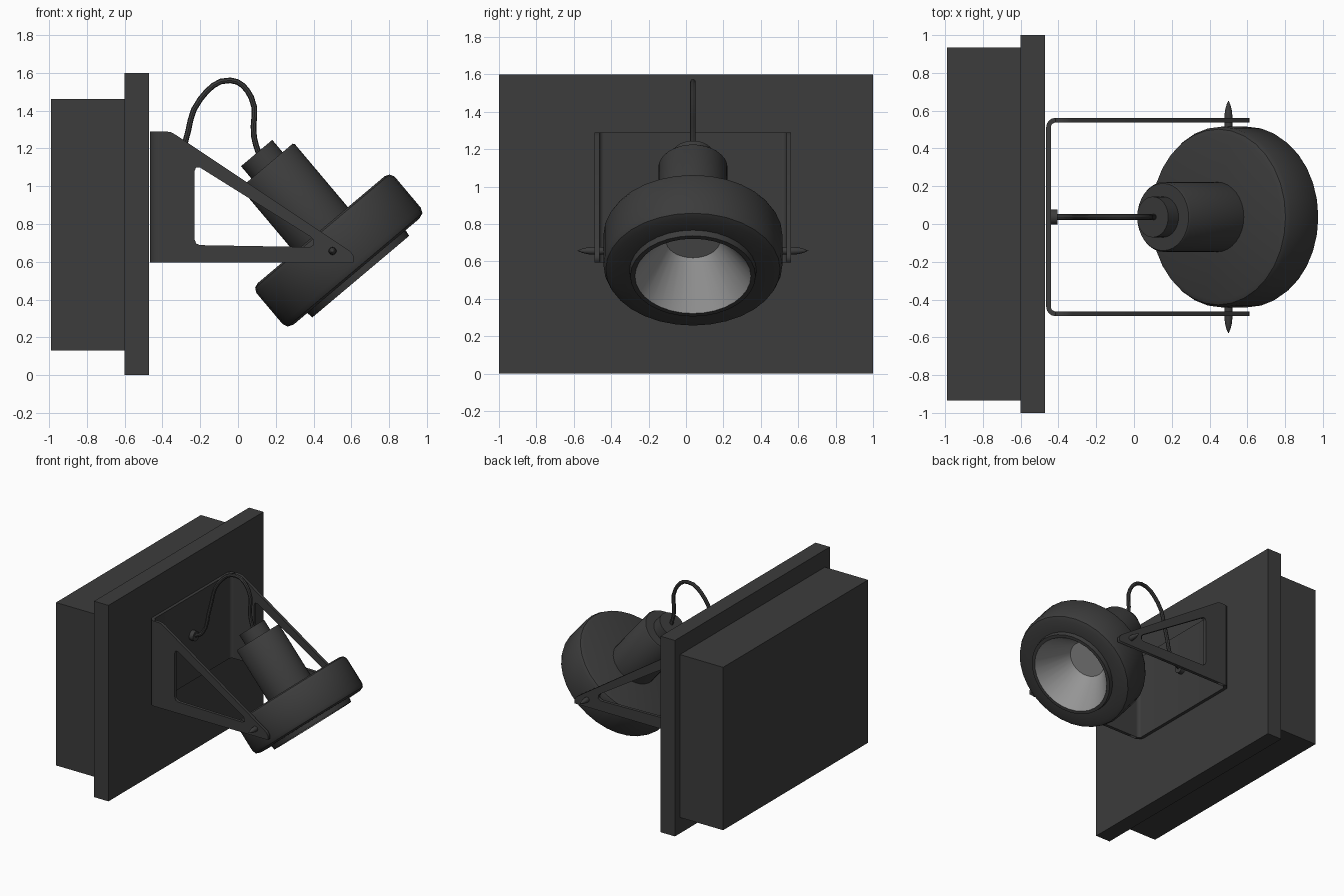
import bpy, bmesh, math
from mathutils import Vector

old = bpy.data.objects.get("Cube")
if old:
    bpy.data.objects.remove(old, do_unlink=True)


def material(name, v):
    m = bpy.data.materials.new(name)
    m.use_nodes = True
    m.diffuse_color = (v, v, v, 1)
    bsdf = m.node_tree.nodes["Principled BSDF"]
    bsdf.inputs["Base Color"].default_value = (v, v, v, 1)
    bsdf.inputs["Roughness"].default_value = 0.6
    return m


DARK = material("charcoal", 0.045)
LIGHT = material("reflector grey", 0.3)
CY = 0.037      # centre line of the lamp
TILT = -0.70    # lean of the lamp axis
PIVOT = (0.44, CY, 0.77)


def select(ob):
    bpy.ops.object.select_all(action='DESELECT')
    ob.select_set(True)
    bpy.context.view_layer.objects.active = ob


def smooth(ob):
    select(ob)
    bpy.ops.object.shade_smooth_by_angle(angle=math.radians(35))


def add_mesh(name, bm, mat=DARK):
    bmesh.ops.recalc_face_normals(bm, faces=bm.faces)
    me = bpy.data.meshes.new(name)
    bm.to_mesh(me)
    bm.free()
    ob = bpy.data.objects.new(name, me)
    bpy.context.collection.objects.link(ob)
    me.materials.append(mat)
    return ob


def box(name, lo, hi):
    bm = bmesh.new()
    bmesh.ops.create_cube(bm, size=1)
    lo, hi = Vector(lo), Vector(hi)
    for v in bm.verts:
        v.co = (lo + hi) / 2 + v.co * (hi - lo)
    return add_mesh(name, bm)


def lathe(name, profile, loc, rot, steps=32):
    """Spin a (radius, height) profile around local z."""
    bm = bmesh.new()
    vs = [bm.verts.new((r, 0, h)) for r, h in profile]
    es = [bm.edges.new(pair) for pair in zip(vs, vs[1:])]
    bmesh.ops.spin(bm, geom=vs + es, cent=(0, 0, 0), axis=(0, 0, 1),
                   angle=math.tau, steps=steps)
    bmesh.ops.remove_doubles(bm, verts=bm.verts, dist=0.0001)
    ob = add_mesh(name, bm)
    ob.location, ob.rotation_euler = loc, rot
    smooth(ob)
    return ob


def to_mesh(ob):
    select(ob)
    bpy.ops.object.convert(target='MESH')
    return bpy.context.object


# Wall box and mounting plate
box("wall_box", (-0.99, -0.935, 0.13), (-0.6, 0.935, 1.46))
box("mounting_plate", (-0.6, -1, 0), (-0.47, 1, 1.6))

# Bracket back: strip with rounded corners
HALF, THICK, BEND, X0, X1 = 0.525, 0.025, 0.05, -0.465, -0.41
outer, inner = [], []
for side in (-1, 1):
    arc = [math.radians(a) for a in (90, 112, 135, 157, 180)]
    for a in (arc if side < 0 else reversed(arc)):
        for path, r in ((outer, BEND), (inner, BEND - THICK)):
            path.append((X0 + BEND + r * math.cos(a),
                         CY + side * (HALF - BEND + r * math.sin(a))))
bm = bmesh.new()
outline = outer + inner[::-1]
base = bm.faces.new([bm.verts.new((x, y, 0.595)) for x, y in outline])
top = bmesh.ops.extrude_face_region(bm, geom=[base])["geom"]
bmesh.ops.translate(bm, vec=(0, 0, 0.695),
                    verts=[v for v in top if isinstance(v, bmesh.types.BMVert)])
smooth(add_mesh("bracket_back", bm))

# Bracket arms: plates with a triangular window
RIM = [(-0.417, 0.595), (0.612, 0.595), (0.612, 0.63), (0.595, 0.655),
       (-0.33, 1.272), (-0.352, 1.285), (-0.38, 1.29), (-0.417, 1.29)]
WINDOW = [(-0.23, 0.72), (-0.222, 0.697), (-0.2, 0.688), (0.38, 0.678),
          (0.4, 0.69), (0.398, 0.718), (0.38, 0.735),
          (-0.2, 1.098), (-0.222, 1.1), (-0.23, 1.08)]
for side, label in ((-1, "right"), (1, "left")):
    cu = bpy.data.curves.new(label + "_arm", 'CURVE')
    cu.dimensions, cu.fill_mode, cu.extrude = '2D', 'BOTH', THICK / 2
    for pts in (RIM, WINDOW):
        sp = cu.splines.new('POLY')
        sp.points.add(len(pts) - 1)
        for p, (x, z) in zip(sp.points, pts):
            p.co = (x, z, 0, 1)
        sp.use_cyclic_u = True
    ob = bpy.data.objects.new(label + "_arm", cu)
    bpy.context.collection.objects.link(ob)
    cu.materials.append(DARK)
    ob.location = (0, CY + side * (HALF - THICK / 2), 0)
    ob.rotation_euler = (math.pi / 2, 0, 0)
    to_mesh(ob)
    # Pointed pivot screw through the arm
    lathe(label + "_pivot_screw",
          [(0, -0.06), (0.02, -0.06), (0.021, 0.01), (0.018, 0.04),
           (0.01, 0.07), (0, 0.092)],
          (0.5, CY + side * HALF, 0.657), (-side * math.pi / 2, 0, 0), 12)

# Lamp head with reflector cone, body and cap
head = lathe("lamp_head",
             [(0, 0), (0.44, 0), (0.465, -0.01), (0.478, -0.035),
              (0.478, -0.25), (0.466, -0.278), (0.435, -0.29),
              (0.34, -0.29), (0.335, -0.325), (0.31, -0.325),
              (0.145, -0.075), (0, -0.075)],
             PIVOT, (0, TILT, 0))
head.data.materials.append(LIGHT)
for f in head.data.polygons:
    if f.center.xy.length < 0.3 and -0.3 < f.center.z < -0.05:
        f.material_index = 1
lathe("lamp_body", [(0, -0.02), (0.185, -0.02), (0.185, 0.435), (0.178, 0.445),
                    (0, 0.445)], PIVOT, (0, TILT, 0))
lathe("lamp_cap", [(0, 0.43), (0.108, 0.43), (0.108, 0.53), (0, 0.53)],
      PIVOT, (0, TILT, 0))

# Cable and its wall gland
lathe("cable_gland", [(0, 0), (0.04, 0), (0.04, 0.04), (0, 0.04)],
      (-0.445, CY, 0.97), (0, math.pi / 2, 0), 16)
cu = bpy.data.curves.new("cable", 'CURVE')
cu.dimensions, cu.bevel_depth, cu.bevel_resolution = '3D', 0.015, 2
cu.resolution_u, cu.use_fill_caps = 4, True
path = [(-0.42, 0.97), (-0.35, 1.01), (-0.28, 1.23), (-0.2, 1.46),
        (-0.04, 1.56), (0.07, 1.47), (0.085, 1.26), (0.12, 1.14)]
sp = cu.splines.new('BEZIER')
sp.bezier_points.add(len(path) - 1)
for p, (x, z) in zip(sp.bezier_points, path):
    p.co = (x, CY, z)
    p.handle_left_type = p.handle_right_type = 'AUTO'
ob = bpy.data.objects.new("cable", cu)
bpy.context.collection.objects.link(ob)
cu.materials.append(DARK)
smooth(to_mesh(ob))
